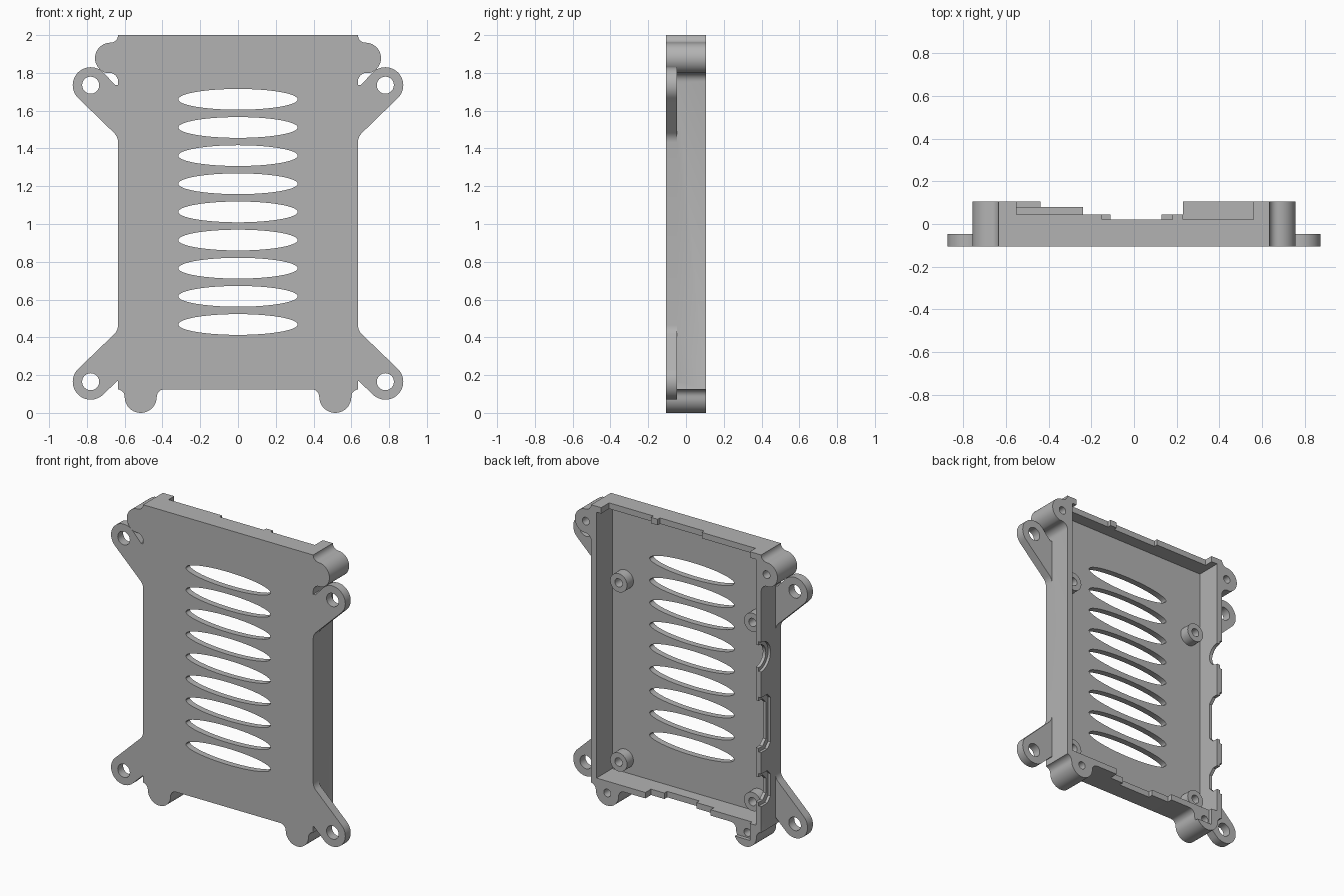
import bpy
import bmesh
from math import cos, sin, radians

cube = bpy.data.objects.get("Cube")
if cube:
    bpy.data.objects.remove(cube, do_unlink=True)

FRONT, FLOOR, BACK = -0.105, -0.063, 0.105
EAR_BACK = -0.047
FAR = 0.3

grey = bpy.data.materials.new("matte_grey")
grey.use_nodes = True
grey.diffuse_color = (0.45, 0.45, 0.45, 1)
grey.node_tree.nodes["Principled BSDF"].inputs["Base Color"].default_value = (0.45, 0.45, 0.45, 1)


def arc(cx, cz, rx, a0, a1, n=10, rz=None):
    rz = rz or rx
    angles = [radians(a0 + (a1 - a0) * i / n) for i in range(n + 1)]
    return [(cx + rx * cos(a), cz + rz * sin(a)) for a in angles]


def ellipse(cx, cz, rx, rz=None, n=40):
    return arc(cx, cz, rx, 0, 360, n, rz)[:-1]


def rect(x0, x1, z0, z1):
    return [(x0, z0), (x1, z0), (x1, z1), (x0, z1)]


def flip(points):
    return [(-x, z) for x, z in reversed(points)]


def extrude(name, points, start, end, axis="y"):
    """Prism of a 2D profile, in x-z along y, or in y-z along x."""
    bm = bmesh.new()

    def place(p, d):
        return (p[0], d, p[1]) if axis == "y" else (d, p[0], p[1])

    a = [bm.verts.new(place(p, start)) for p in points]
    b = [bm.verts.new(place(p, end)) for p in points]
    bm.faces.new(a)
    bm.faces.new(b[::-1])
    for i in range(len(a)):
        j = (i + 1) % len(a)
        bm.faces.new((a[i], b[i], b[j], a[j]))
    bmesh.ops.recalc_face_normals(bm, faces=bm.faces)
    mesh = bpy.data.meshes.new(name)
    bm.to_mesh(mesh)
    bm.free()
    mesh.materials.append(grey)
    obj = bpy.data.objects.new(name, mesh)
    bpy.context.collection.objects.link(obj)
    return obj


def combine(target, tool, operation):
    mod = target.modifiers.new("bool", "BOOLEAN")
    mod.object, mod.operation, mod.solver = tool, operation, "EXACT"
    bpy.context.view_layer.objects.active = target
    bpy.ops.object.modifier_apply(modifier=mod.name)
    bpy.data.objects.remove(tool, do_unlink=True)


def cut(points, start, end, axis="y"):
    combine(shell, extrude("cutter", points, start, end, axis), "DIFFERENCE")


def add(points, start, end):
    combine(shell, extrude("addition", points, start, end), "UNION")


# Outer shell with rounded screw bosses, mirrored half outline
half = (arc(0.675, 2.0, 0.04, 180, 270, 6)
        + arc(0.675, 1.878, 0.082, 90, -75, 20)
        + arc(0.68, 1.755, 0.045, 90, 180, 6)
        + [(0.635, 0.125)]
        + arc(0.64, 0.085, 0.04, 97, 180, 6)
        + arc(0.515, 0.085, 0.085, 0, -180, 20)[1:]
        + arc(0.39, 0.085, 0.04, 0, 90, 6)[1:])
shell = extrude("case_shell", half + flip(half), FRONT, BACK)

# Mounting ears
upper_ear = (arc(0.78, 1.735, 0.095, 135, -45, 24)
             + arc(0.705, 1.432, 0.07, 135, 180, 5)
             + [(0.6, 1.432), (0.6, 1.735), (0.65, 1.735)])
lower_ear = (arc(0.78, 0.165, 0.095, 45, -135, 24)
             + [(0.64, 0.168), (0.6, 0.168), (0.6, 0.466)]
             + arc(0.705, 0.466, 0.07, 180, 225, 5))
for ear in (upper_ear, lower_ear):
    add(ear, FRONT, EAR_BACK)
    add(flip(ear), FRONT, EAR_BACK)

# Inner cavity
cut(rect(-0.595, 0.595, 0.165, 1.96), FLOOR, FAR)

# Board standoffs and all screw holes
for side in (-1, 1):
    for z in (0.26, 1.47):
        add(ellipse(side * 0.5, z, 0.063, n=32), FLOOR - 0.01, 0.005)
        cut(ellipse(side * 0.5, z, 0.028, n=24), FLOOR + 0.005, FAR)
    for z in (0.165, 1.735):
        cut(ellipse(side * 0.78, z, 0.045), -FAR, 0)
    cut(ellipse(side * 0.675, 1.878, 0.026, n=24), -0.03, FAR)
    cut(ellipse(side * 0.515, 0.085, 0.026, n=24), -0.03, FAR)

# Cooling vents
for i in range(9):
    cut(ellipse(0, 1.66 - 0.149 * i, 0.316, 0.055, n=64), -FAR, 0)

# Stepped openings in the top wall
for x0, x1, depth in ((-0.55, 0.56, 0.045), (-0.15, 0.18, 0.02), (0.23, 0.56, 0.02)):
    cut(rect(x0, x1, 1.93, 2.1), depth, FAR)

# Stepped openings in the bottom wall
for x0, x1, depth in ((-0.24, 0.23, 0.045), (-0.11, 0.13, 0.015), (-0.55, -0.24, 0.08)):
    cut(rect(x0, x1, 0.05, 0.19), depth, FAR)

# Port openings in one side wall, wider on the outside
for grow, x0, x1 in ((0, -0.7, -0.58), (0.025, -0.7, -0.617)):
    cut(ellipse(BACK, 1.31, 0.075 + grow, n=32), x0, x1, "x")
    for z, w in ((0.85, 0.16), (0.41, 0.085)):
        w, deep, c = w + grow, 0.03 - grow, 0.035
        cut([(FAR, z - w), (deep + c, z - w), (deep, z - w + c),
             (deep, z + w - c), (deep + c, z + w), (FAR, z + w)], x0, x1, "x")

# Smooth the round walls, keep edges sharp
bpy.ops.object.select_all(action="DESELECT")
shell.select_set(True)
bpy.context.view_layer.objects.active = shell
bpy.ops.object.shade_smooth_by_angle(angle=radians(30))
